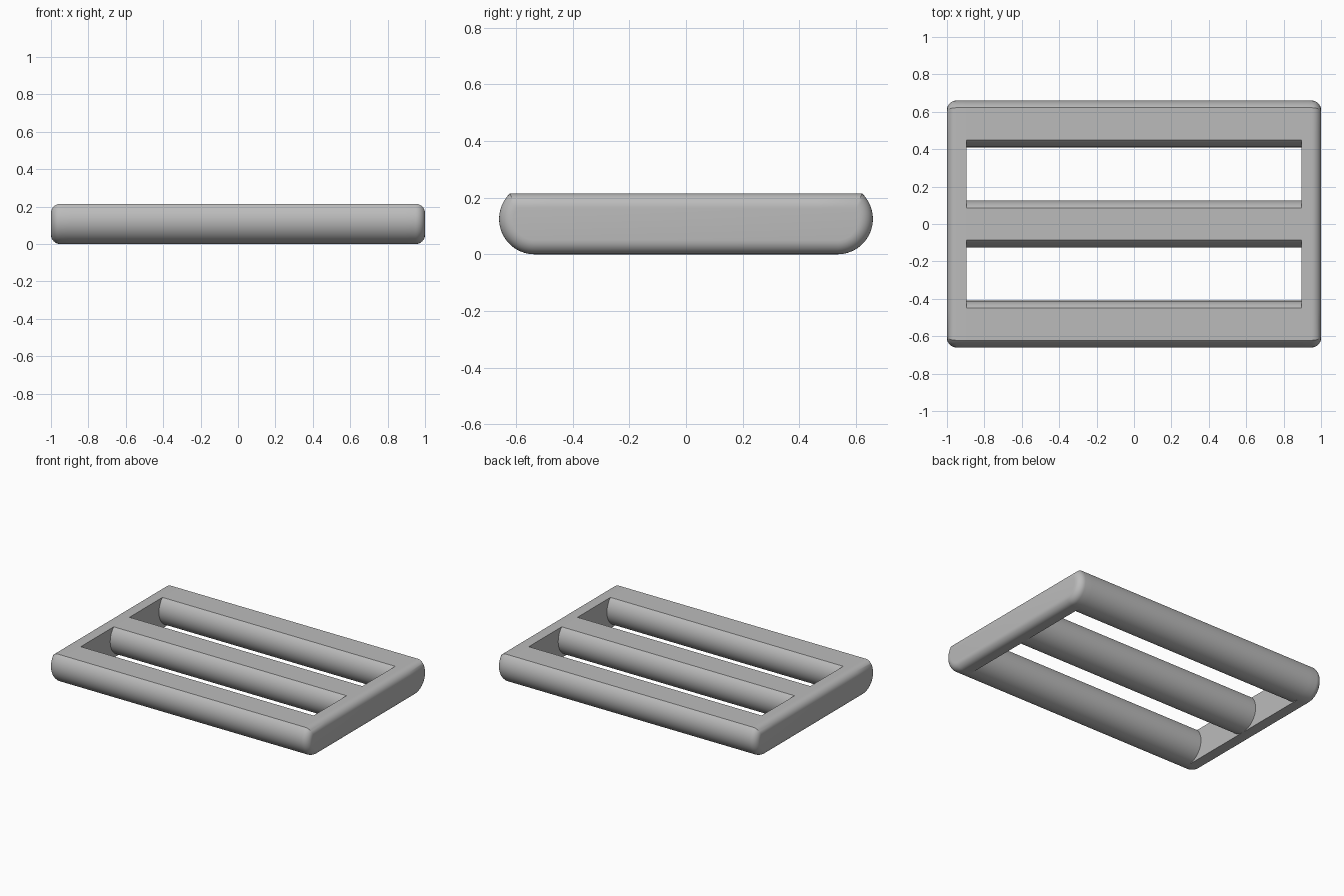
import bpy, bmesh, math

if "Cube" in bpy.data.objects:
    bpy.data.objects.remove(bpy.data.objects["Cube"], do_unlink=True)

RADIUS, TOP = 0.125, 0.215       # bar radius and height of the flat top
SPACING = 0.535                  # distance between bar centres
INNER, OUTER, FILLET = 0.895, 1.0, 0.05
HALF = 24                        # arc steps from the flat to the underside
STEPS = 8                        # fillet steps

grey = bpy.data.materials.new("grey plastic")
grey.use_nodes = True
colour = (0.5, 0.5, 0.5, 1)
grey.diffuse_color = colour
grey.node_tree.nodes["Principled BSDF"].inputs["Base Color"].default_value = colour

bm = bmesh.new()


def bar_profile(x, centre, inset=0):
    """Round bar section with a flat top, from its +y edge under to its -y edge."""
    r = RADIUS - inset
    start = math.asin((TOP - inset - RADIUS) / r)
    sweep = (math.pi / 2 + start) / HALF
    angles = [start - k * sweep for k in range(2 * HALF + 1)]
    return [bm.verts.new((x, centre + r * math.cos(a), RADIUS + r * math.sin(a)))
            for a in angles]


def section(x, inset=0):
    """The three bar sections and the outline that wraps around them."""
    front, middle, back = [bar_profile(x, c, inset) for c in (-SPACING, 0, SPACING)]
    outline = (front[HALF:][::-1][::1] + [middle[HALF]] + back[:HALF + 1][::-1]
               + [back[-1], middle[0], middle[-1], front[0]])
    return (front, middle, back), outline


def bridge(a, b):
    for i in range(len(a)):
        j = (i + 1) % len(a)
        bm.faces.new((a[i], a[j], b[j], b[i]))


inner_bars = []
for side in (-1, 1):
    # Inner wall of the side rail, split by the bars into two slot faces
    bars, outline = section(side * INNER)
    inner_bars.append(bars)
    for near, far in zip(bars, bars[1:]):
        bm.faces.new(near[:HALF + 1] + far[HALF:])
    # Side rail with its rounded outer rim
    for k in range(STEPS + 1):
        a = k / STEPS * math.pi / 2
        ring = section(side * (OUTER - FILLET * (1 - math.sin(a))),
                       FILLET * (1 - math.cos(a)))[1]
        bridge(outline, ring)
        outline = ring
    bm.faces.new(outline)

# Three cross bars between the rails
for left, right in zip(*inner_bars):
    bridge(left, right)

# Drop the section points that no face uses
bmesh.ops.delete(bm, geom=[v for v in bm.verts if not v.link_faces], context='VERTS')
bmesh.ops.recalc_face_normals(bm, faces=bm.faces)

mesh = bpy.data.meshes.new("strap_slider")
bm.to_mesh(mesh)
bm.free()
mesh.materials.append(grey)
slider = bpy.data.objects.new("strap_slider", mesh)
bpy.context.collection.objects.link(slider)

bpy.ops.object.select_all(action='DESELECT')
slider.select_set(True)
bpy.context.view_layer.objects.active = slider
bpy.ops.object.shade_smooth_by_angle(angle=math.radians(30))
